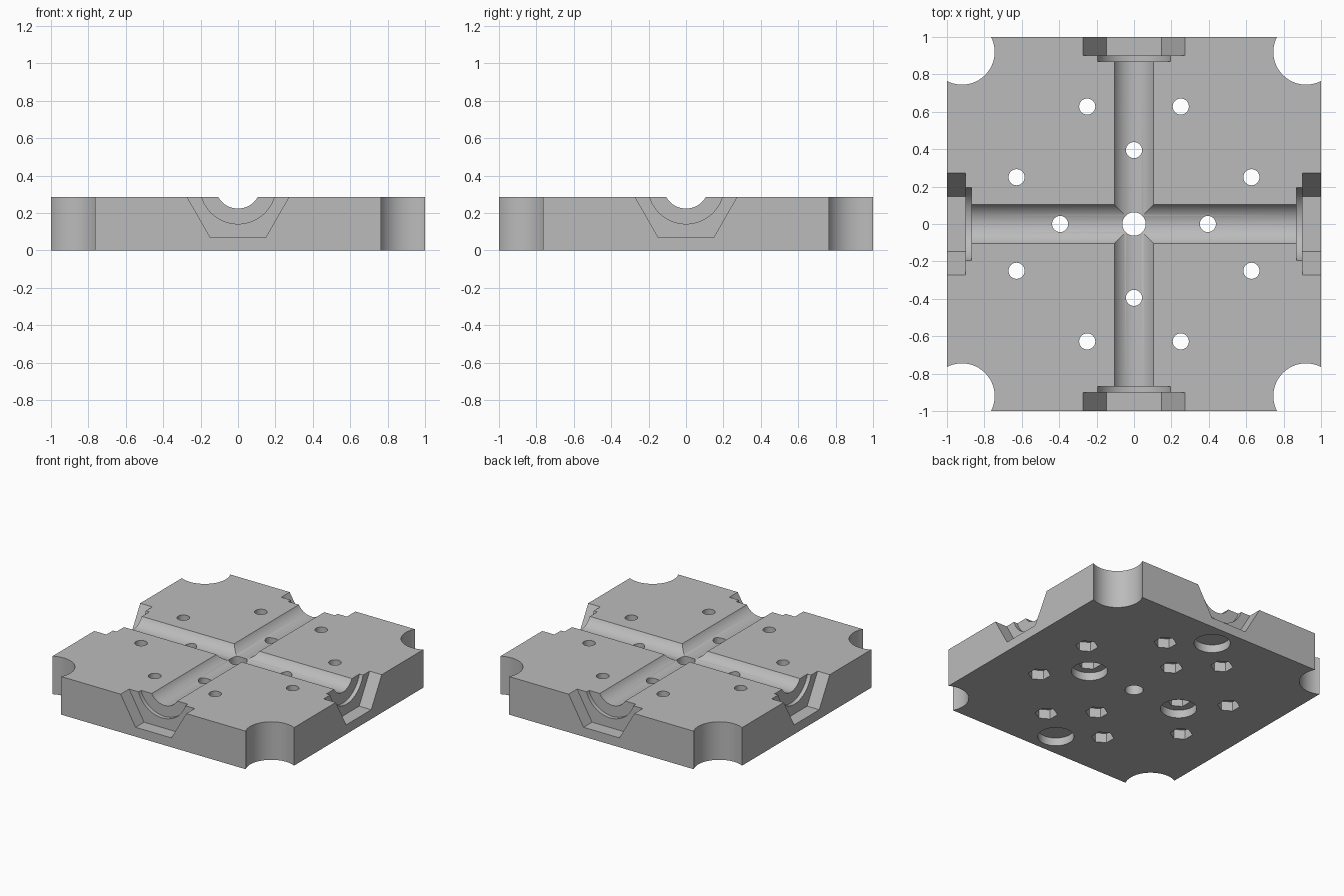
import bpy
import math
from mathutils import Matrix, Vector

old = bpy.data.objects.get("Cube")
if old:
    bpy.data.objects.remove(old, do_unlink=True)

HEIGHT = 0.285
AXIS_Z = 0.345      # height of the channel axis
HOLE_R = 0.043
cutters = []


def prism(name, radius, z0, z1, x=0, y=0, sides=64, turn=0.0):
    """Upright cylinder or polygon cutter from z0 to z1."""
    bpy.ops.mesh.primitive_cylinder_add(vertices=sides, radius=radius, depth=z1 - z0,
                                        location=(x, y, (z0 + z1) / 2), rotation=(0, 0, turn))
    ob = bpy.context.object
    ob.name = name
    cutters.append(ob)
    return ob


def along_y(name, radius, y0, y1, spin):
    """Horizontal cylinder cutter on the channel axis, spun about z."""
    ob = prism(name, radius, y0, y1, sides=96)
    ob.matrix_world = (Matrix.Rotation(spin, 4, 'Z') @ Matrix.Translation((0, (y0 + y1) / 2, AXIS_Z))
                       @ Matrix.Rotation(math.pi / 2, 4, 'X'))


def nut_seat(spin):
    """Trapezoid cutter for the hexagonal seat at the end of a channel."""
    profile = [(-0.148, 0.07), (0.148, 0.07), (0.338, 0.4), (-0.338, 0.4)]
    verts = [(x, y, z) for y in (0.9, 1.1) for x, z in profile]
    faces = [(0, 1, 2, 3), (7, 6, 5, 4)] + [(i + 4, (i + 1) % 4 + 4, (i + 1) % 4, i) for i in range(4)]
    mesh = bpy.data.meshes.new("nut_seat_cutter")
    mesh.from_pydata(verts, [], faces)
    ob = bpy.data.objects.new("nut_seat_cutter", mesh)
    bpy.context.collection.objects.link(ob)
    ob.matrix_world = Matrix.Rotation(spin, 4, 'Z')
    cutters.append(ob)


# Square block
bpy.ops.mesh.primitive_cube_add(size=2, location=(0, 0, HEIGHT / 2))
block = bpy.context.object
block.name = "mold_block"
block.scale.z = HEIGHT / 2
bpy.ops.object.transform_apply(location=True, scale=True)

# Crossing channels and the central hole
for spin in (0, math.pi / 2):
    along_y("channel_cutter", 0.121, -0.95, 0.95, spin)
prism("centre_hole_cutter", 0.062, -0.1, 0.5)

for k in range(4):
    spin = k * math.pi / 2
    rot = Matrix.Rotation(spin, 3, 'Z')

    # Stepped socket at each channel end
    along_y("collar_cutter", 0.203, 0.87, 1.05, spin)
    nut_seat(spin)

    # Scooped corner
    c = rot @ Vector((0.92, 0.92, 0))
    prism("corner_cutter", 0.175, -0.1, 0.5, c.x, c.y)

    # Bolt holes with hexagonal pockets underneath
    for px, py in ((0, 0.395), (0.25, 0.628), (-0.25, 0.628)):
        p = rot @ Vector((px, py, 0))
        on_x = px == 0 and k % 2 == 1
        prism("bolt_hole_cutter", HOLE_R, -0.1, 0.5, p.x, p.y, 48)
        prism("hex_pocket_cutter", 0.077, -0.1, 0.13 if on_x else 0.07, p.x, p.y, 6)

# Shallow round pockets underneath
for s in (-1, 1):
    prism("round_pocket_cutter", 0.123, -0.1, 0.06, s * 0.395, 0)
    prism("round_pocket_cutter", 0.123, -0.1, 0.06, 0, s * 0.825)

# Carve the block, then drop the cutters
for cutter in cutters:
    cutter.hide_render = True
    mod = block.modifiers.new("carve", 'BOOLEAN')
    mod.operation = 'DIFFERENCE'
    mod.solver = 'EXACT'
    mod.object = cutter
bpy.context.view_layer.update()
bpy.ops.object.select_all(action='DESELECT')
block.select_set(True)
bpy.context.view_layer.objects.active = block
for mod in list(block.modifiers):
    bpy.ops.object.modifier_apply(modifier=mod.name)
for cutter in cutters:
    bpy.data.objects.remove(cutter, do_unlink=True)

# Plain grey finish
grey = bpy.data.materials.new("plain_grey")
grey.use_nodes = True
colour = (0.5, 0.5, 0.5, 1)
grey.diffuse_color = colour
grey.node_tree.nodes["Principled BSDF"].inputs["Base Color"].default_value = colour
block.data.materials.clear()
block.data.materials.append(grey)
for face in block.data.polygons:
    face.material_index = 0
bpy.ops.object.shade_smooth_by_angle(angle=math.radians(30))
